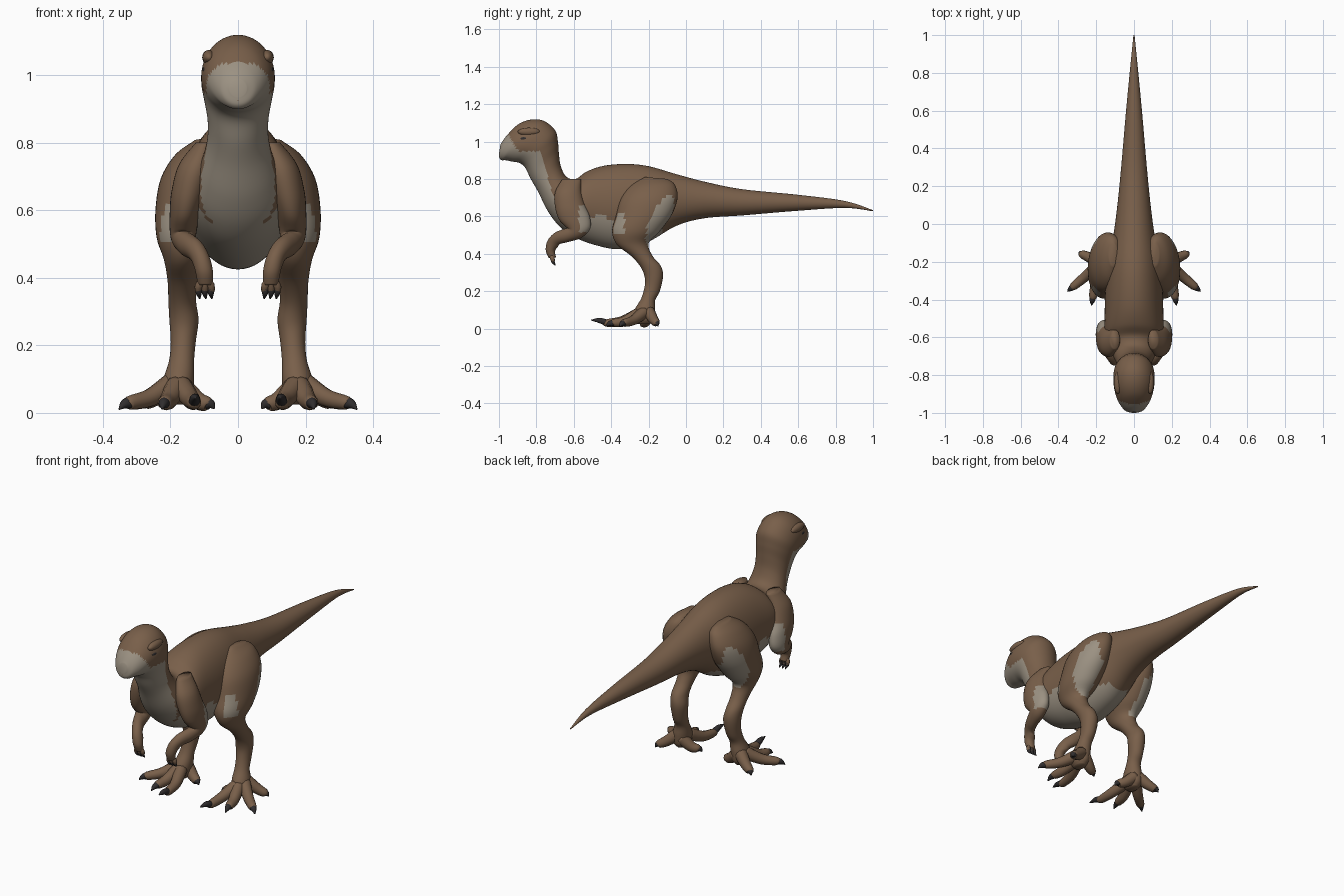
import bpy, bmesh, math
from mathutils import Vector

cube = bpy.data.objects.get("Cube")
if cube:
    bpy.data.objects.remove(cube, do_unlink=True)


def material(name, rgb):
    m = bpy.data.materials.new(name)
    m.use_nodes = True
    m.diffuse_color = (*rgb, 1)
    m.node_tree.nodes["Principled BSDF"].inputs["Base Color"].default_value = (*rgb, 1)
    return m


BROWN = material("warm brown skin", (0.19, 0.115, 0.068))
CREAM = material("pale cream skin", (0.33, 0.285, 0.225))
DARK = material("charcoal claw", (0.03, 0.027, 0.028))


def finish(bm, name, mats, rule=None):
    bmesh.ops.recalc_face_normals(bm, faces=bm.faces)
    for f in bm.faces:
        f.smooth = True
        if rule:
            f.material_index = int(rule(f.calc_center_median()))
    mesh = bpy.data.meshes.new(name)
    bm.to_mesh(mesh)
    bm.free()
    for m in mats:
        mesh.materials.append(m)
    ob = bpy.data.objects.new(name, mesh)
    bpy.context.collection.objects.link(ob)
    return ob


def skin(rings):
    """Bridge a list of point rings and cap both ends."""
    bm = bmesh.new()
    vs = [[bm.verts.new(p) for p in r] for r in rings]
    n = len(vs[0])
    for a, b in zip(vs, vs[1:]):
        for i in range(n):
            j = (i + 1) % n
            bm.faces.new((a[i], a[j], b[j], b[i]))
    bm.faces.new(vs[0])
    bm.faces.new(vs[-1])
    return bm


def smooth_rows(rows, steps):
    """Catmull-Rom interpolation of section rows."""
    pts = [rows[0]] + rows + [rows[-1]]
    out = []
    for p0, p1, p2, p3 in zip(pts, pts[1:], pts[2:], pts[3:]):
        for s in range(steps):
            t = s / steps
            out.append([0.5 * (2 * b + (c - a) * t + (2 * a - 5 * b + 4 * c - d) * t * t
                               + (3 * b - a - 3 * c + d) * t ** 3)
                        for a, b, c, d in zip(p0, p1, p2, p3)])
    return out + [rows[-1]]


def loft(name, rows, mats, rule=None, side=1, sides=40, steps=5):
    """Rows: centre x, one edge (y, z), opposite edge (y, z), half width."""
    rings = []
    for x, y1, z1, y2, z2, w in smooth_rows(rows, steps):
        c = Vector((x, (y1 + y2) / 2, (z1 + z2) / 2))
        a = Vector((0, (y1 - y2) / 2, (z1 - z2) / 2))
        ring = []
        for i in range(sides):
            t = math.tau * i / sides
            p = c + a * math.cos(t) + Vector((max(w, 0.001) * math.sin(t), 0, 0))
            ring.append((p.x * side, p.y, p.z))
        rings.append(ring)
    return finish(skin(rings), name, mats, rule)


def tube(name, rows, mat, side=1, sides=12):
    """Rows: x, y, z, radius."""
    rows = smooth_rows(rows, 4)
    rings = []
    for i, (x, y, z, r) in enumerate(rows):
        d = Vector(rows[min(i + 1, len(rows) - 1)][:3]) - Vector(rows[max(i - 1, 0)][:3])
        q = d.to_track_quat('Z', 'Y')
        ring = []
        for k in range(sides):
            t = math.tau * k / sides
            p = Vector((x, y, z)) + q @ Vector((r * math.cos(t), r * math.sin(t), 0))
            ring.append((p.x * side, p.y, max(p.z, 0)))
        rings.append(ring)
    return finish(skin(rings), name, [mat])


def ellipsoid(name, loc, size, mat):
    bm = bmesh.new()
    bmesh.ops.create_uvsphere(bm, u_segments=16, v_segments=10, radius=1)
    for v in bm.verts:
        v.co = Vector(a * s + b for a, s, b in zip(v.co, size, loc))
    return finish(bm, name, [mat])


# Body from tail tip to snout: top edge, bottom edge, half width
body = [
    (1, .633, 1, .627, .003), (.85, .682, .85, .645, .018), (.6, .715, .6, .63, .042),
    (.3, .745, .3, .605, .068), (.1, .785, .1, .59, .088), (-.05, .825, -.05, .55, .108),
    (-.2, .868, -.2, .465, .138), (-.32, .88, -.35, .425, .152), (-.44, .87, -.48, .445, .155),
    (-.53, .84, -.6, .49, .155), (-.59, .80, -.68, .55, .138), (-.64, .812, -.74, .63, .113),
    (-.67, .87, -.79, .73, .092), (-.68, .94, -.83, .80, .09), (-.685, 1.0, -.86, .86, .1),
    (-.70, 1.06, -.89, .885, .108), (-.76, 1.11, -.93, .893, .108), (-.83, 1.117, -.965, .90, .097),
    (-.9, 1.09, -.985, .90, .078), (-.96, 1.03, -.998, .912, .053), (-.992, .985, -1, .935, .025),
]


def body_cream(p):
    if p.z > .947:
        return p.y < -.87 and p.z < min(1.035, .957 - 1.6 * (p.y + .9))
    throat = p.y < -.78 + .3 * (.947 - p.z)
    belly = -.66 < p.y < -.1 and p.z < .6 - .25 * max(0, p.y + .45)
    return throat or belly


loft("body", [(0, *r) for r in body], [BROWN, CREAM], body_cream, sides=56, steps=6)
ellipsoid("nose", (0, -.988, .925), (.027, .012, .02), BROWN)

# Leg sections: front edge, back edge
leg = [
    (.11, -.22, .81, -.10, .80, .02), (.12, -.30, .76, -.06, .77, .065),
    (.14, -.35, .69, -.045, .70, .088), (.15, -.375, .60, -.075, .61, .094),
    (.158, -.395, .52, -.14, .52, .083), (.163, -.37, .45, -.2, .455, .056),
    (.165, -.29, .385, -.18, .39, .043), (.165, -.24, .325, -.135, .335, .041),
    (.16, -.22, .27, -.123, .28, .043), (.162, -.222, .22, -.14, .2, .037),
    (.167, -.24, .16, -.165, .15, .037), (.175, -.275, .10, -.165, .10, .045),
    (.178, -.28, .05, -.17, .05, .042), (.178, -.26, .025, -.19, .025, .025),
]


def leg_cream(p):
    y, z = p.y + .14, p.z - .58
    along, across = .42 * y + .907 * z, .907 * y - .42 * z
    rear = (along / .15) ** 2 + (across / .048) ** 2 < 1 and abs(p.x) > .14
    front = p.y < -.33 and .5 < p.z < .62 and abs(p.x) > .18
    return rear or front


# Arm sections: front/top edge, back/bottom edge
arm = [
    (.10, -.66, .80, -.56, .80, .025), (.125, -.70, .73, -.56, .74, .05),
    (.145, -.70, .65, -.54, .66, .052), (.157, -.68, .585, -.515, .60, .045),
    (.162, -.645, .545, -.512, .535, .04), (.16, -.635, .537, -.56, .485, .036),
    (.147, -.66, .53, -.635, .462, .032), (.127, -.705, .51, -.675, .452, .03),
    (.11, -.74, .47, -.685, .437, .028), (.10, -.75, .42, -.70, .415, .026),
    (.097, -.735, .378, -.695, .38, .022),
]


def arm_cream(p):
    return p.y > -.572 and .515 < p.z < .665


# Toes: base, knuckle, end, claw tip
toes = {
    "outer": ((.19, -.22, .09), (.26, -.28, .045), (.32, -.33, .03), (.352, -.356, .01)),
    "middle": ((.18, -.25, .08), (.205, -.33, .038), (.217, -.385, .03), (.225, -.43, .012)),
    "inner": ((.17, -.25, .08), (.14, -.34, .04), (.13, -.42, .03), (.125, -.507, .045)),
    "rear_outer": ((.19, -.2, .09), (.24, -.175, .05), (.275, -.16, .03), (.29, -.15, .012)),
    "rear_inner": ((.17, -.2, .08), (.12, -.215, .037), (.09, -.23, .027), (.07, -.24, .012)),
}

for label, s in (("left", 1), ("right", -1)):
    loft(label + "_leg", leg, [BROWN, CREAM], leg_cream, s)
    loft(label + "_arm", arm, [BROWN, CREAM], arm_cream, s, sides=32)
    ellipsoid(label + "_brow", (s * .086, -.84, 1.052), (.02, .06, .022), BROWN)
    ellipsoid(label + "_eye", (s * .097, -.857, 1.015), (.008, .03, .011), DARK)
    for name, (a, b, c, tip) in toes.items():
        end = Vector(c).lerp(Vector(tip), .2)
        tube(f"{label}_{name}_toe", [(*a, .034), (*b, .027), (*c, .021), (*end, .012)], BROWN, s)
        mid = Vector(c).lerp(Vector(tip), .5) + Vector((0, 0, .006))
        tube(f"{label}_{name}_claw", [(*c, .017), (*mid, .014), (*tip, .002)], DARK, s)
    # Three short clawed fingers
    for i, x in enumerate((.08, .098, .116)):
        tube(f"{label}_finger_{i + 1}", [(.097, -.72, .40, .014), (x, -.715, .375, .012),
                                         (x, -.71, .36, .01)], BROWN, s)
        tube(f"{label}_finger_claw_{i + 1}", [(x, -.712, .372, .011), (x, -.71, .355, .009),
                                              (x - .003, -.698, .338, .002)], DARK, s)
